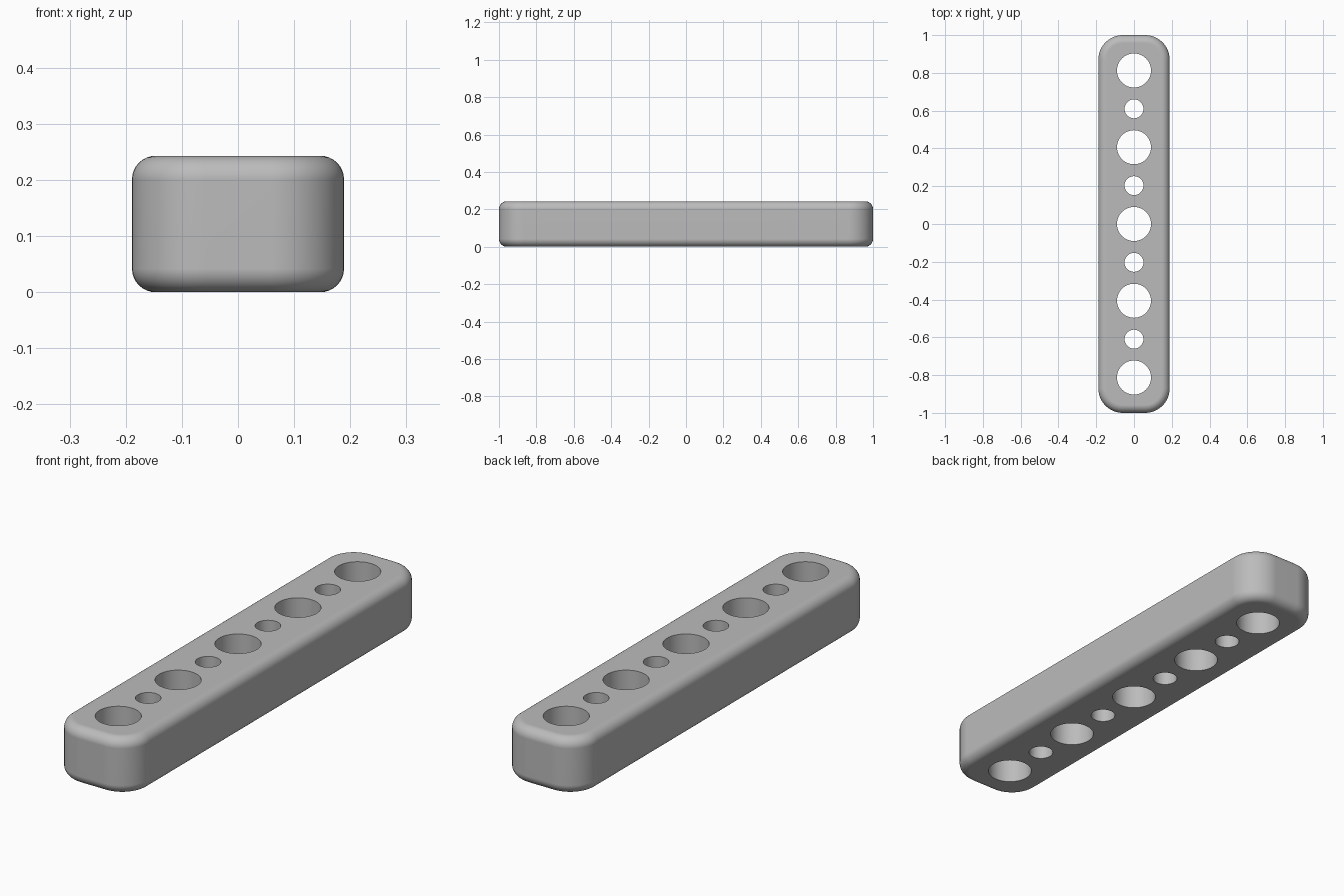
import bpy, bmesh, math

if "Cube" in bpy.data.objects:
    bpy.data.objects.remove(bpy.data.objects["Cube"])

HALF_X, HALF_Y, HEIGHT = 0.189, 1.0, 0.243
CORNER, FILLET = 0.13, 0.042
STEPS, CORNER_STEPS = 8, 12


def outline(inset, z):
    """Rounded rectangle, inset from the full plan shape, at height z."""
    pts = []
    r = CORNER - inset
    for q, (sx, sy) in enumerate([(1, 1), (-1, 1), (-1, -1), (1, -1)]):
        for i in range(CORNER_STEPS + 1):
            a = math.pi / 2 * (q + i / CORNER_STEPS)
            pts.append((sx * (HALF_X - CORNER) + r * math.cos(a),
                        sy * (HALF_Y - CORNER) + r * math.sin(a), z))
    return pts


# Bar body: stacked outlines with rounded lower and upper rims
levels = []
for i in range(STEPS + 1):
    a = math.pi / 2 * i / STEPS
    levels.append((FILLET * (1 - math.sin(a)), FILLET * (1 - math.cos(a))))
levels += [(d, HEIGHT - z) for d, z in reversed(levels)]

bm = bmesh.new()
rings = [[bm.verts.new(p) for p in outline(d, z)] for d, z in levels]
n = len(rings[0])
for lo, hi in zip(rings, rings[1:]):
    for i in range(n):
        j = (i + 1) % n
        bm.faces.new((lo[i], lo[j], hi[j], hi[i]))
bm.faces.new(rings[0][::-1])
bm.faces.new(rings[-1])
mesh = bpy.data.meshes.new("drilled_bar")
bm.to_mesh(mesh)
bm.free()
bar = bpy.data.objects.new("drilled_bar", mesh)
bpy.context.collection.objects.link(bar)

grey = bpy.data.materials.new("plain grey")
grey.diffuse_color = (0.5, 0.5, 0.5, 1)
grey.use_nodes = True
grey.node_tree.nodes["Principled BSDF"].inputs["Base Color"].default_value = grey.diffuse_color
mesh.materials.append(grey)

# Hole cutters: alternating large and small, in one mesh
bm = bmesh.new()
for k in range(-4, 5):
    radius = 0.09 if k % 2 == 0 else 0.05
    made = bmesh.ops.create_cone(bm, cap_ends=True, segments=64, radius1=radius,
                                 radius2=radius, depth=HEIGHT * 2)
    bmesh.ops.translate(bm, verts=made["verts"], vec=(0, k * 0.2032, HEIGHT / 2))
cut_mesh = bpy.data.meshes.new("hole_cutter")
bm.to_mesh(cut_mesh)
bm.free()
cut_mesh.materials.append(grey)
cutter = bpy.data.objects.new("hole_cutter", cut_mesh)
bpy.context.collection.objects.link(cutter)
cutter.hide_render = True

# Drill the holes, then smooth the rounded surfaces
mod = bar.modifiers.new("holes", "BOOLEAN")
mod.operation, mod.solver, mod.object = "DIFFERENCE", "EXACT", cutter
bpy.context.view_layer.objects.active = bar
bar.select_set(True)
bpy.ops.object.modifier_apply(modifier=mod.name)
bpy.data.objects.remove(cutter)
bpy.ops.object.shade_smooth_by_angle(angle=math.radians(35))
normals = bar.modifiers.new("even_shading", "WEIGHTED_NORMAL")
normals.keep_sharp = True
